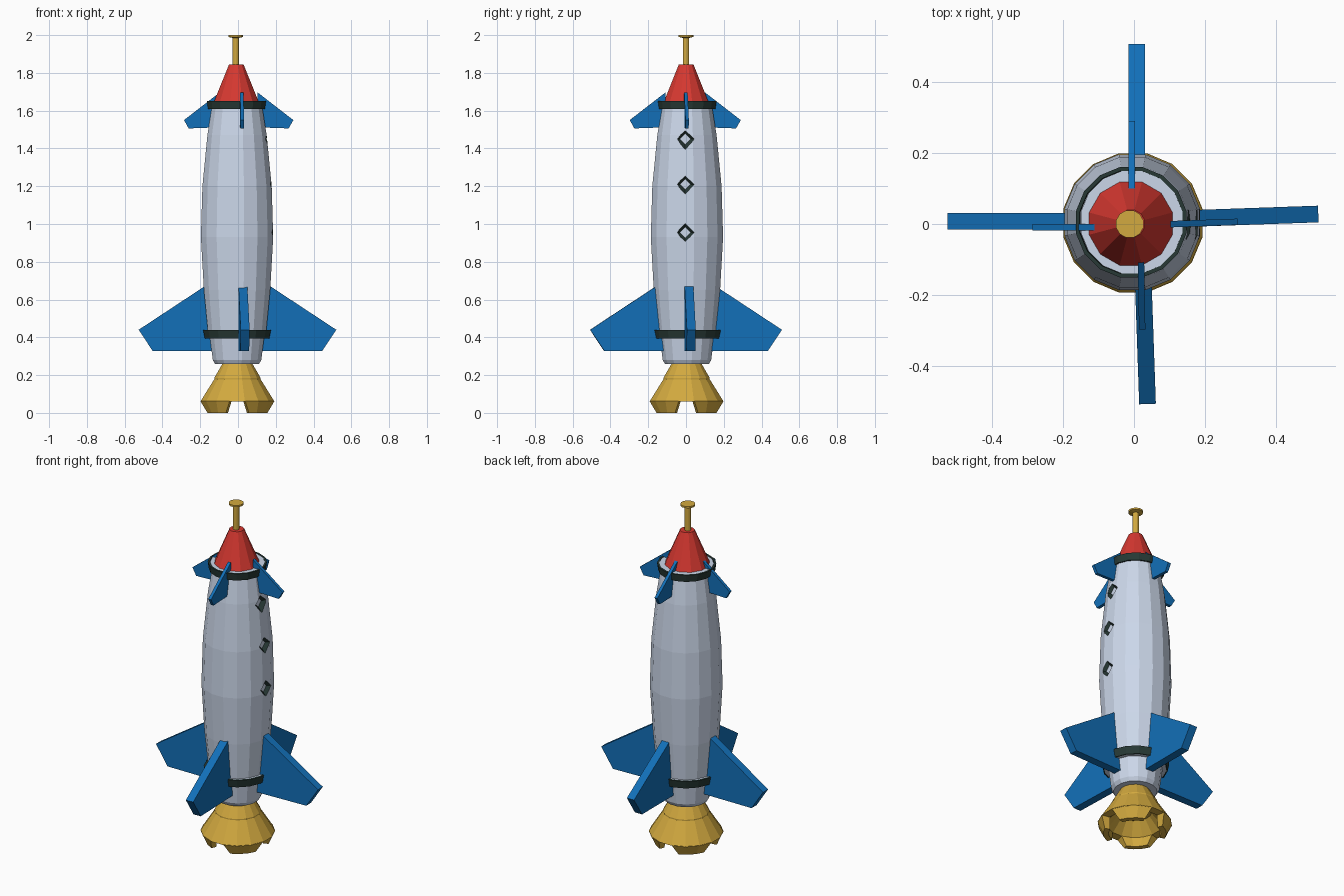
import bpy, bmesh
from math import radians, cos, sin, pi
from mathutils import Matrix

if "Cube" in bpy.data.objects:
    bpy.data.objects.remove(bpy.data.objects["Cube"])


def material(name, rgb):
    m = bpy.data.materials.new(name)
    m.diffuse_color = (*rgb, 1)
    m.use_nodes = True
    m.node_tree.nodes["Principled BSDF"].inputs["Base Color"].default_value = m.diffuse_color
    return m


HULL = material("hull_white", (0.60, 0.68, 0.82))
RED = material("red", (0.68, 0.04, 0.03))
GOLD = material("gold", (0.65, 0.40, 0.05))
BLUE = material("blue", (0.006, 0.16, 0.48))
DARK = material("dark_green", (0.02, 0.04, 0.035))


def finish(name, bm, *mats):
    bmesh.ops.remove_doubles(bm, verts=bm.verts, dist=1e-5)
    bmesh.ops.recalc_face_normals(bm, faces=bm.faces)
    me = bpy.data.meshes.new(name)
    bm.to_mesh(me)
    bm.free()
    for m in mats:
        me.materials.append(m)
    ob = bpy.data.objects.new(name, me)
    bpy.context.collection.objects.link(ob)
    return ob


def lathe(name, profile, sides, mat, cx=-0.005, cy=0.005, closed=False):
    """Revolve (radius, z) points; closed joins last point to the first."""
    bm = bmesh.new()
    rings = []
    for i in range(sides):
        a = 2 * pi * (i + 0.5) / sides
        rings.append([bm.verts.new((cx + r * cos(a), cy + r * sin(a), z)) for r, z in profile])
    n = len(profile)
    for i in range(sides):
        p, q = rings[i], rings[(i + 1) % sides]
        for j in range(n if closed else n - 1):
            k = (j + 1) % n
            bm.faces.new((p[j], q[j], q[k], p[k]))
    bmesh.ops.remove_doubles(bm, verts=bm.verts, dist=1e-5)
    bmesh.ops.dissolve_degenerate(bm, edges=bm.edges, dist=1e-5)
    return finish(name, bm, mat)


# Hull, with collars that carry the two dark bands
body = lathe("body", [(0, 0.258), (0.118, 0.258), (0.131, 0.28), (0.146, 0.397),
                      (0.172, 0.397), (0.172, 0.438), (0.158, 0.438), (0.179, 0.65),
                      (0.195, 0.93), (0.187, 1.2), (0.16, 1.47), (0.137, 1.612),
                      (0.148, 1.612), (0.148, 1.648), (0, 1.648)], 16, HULL)
lathe("lower_band", [(0.168, 0.395), (0.174, 0.395), (0.183, 0.44), (0.172, 0.44)],
      16, DARK, closed=True)
lathe("upper_band", [(0.146, 1.608), (0.153, 1.608), (0.159, 1.65), (0.148, 1.65)],
      16, DARK, cx=-0.008, closed=True)

# Nose and antenna
lathe("nose_cone", [(0, 1.64), (0.125, 1.64), (0.04, 1.845), (0, 1.845)], 12, RED,
      cx=-0.009, cy=0.001)
lathe("antenna", [(0, 1.84), (0.017, 1.84), (0.017, 1.985), (0.04, 1.99),
                  (0.04, 2.0), (0, 2.0)], 12, GOLD, cx=-0.012, cy=0)

# Round windows sunk into the right side: dark walls, pale glass
for z, r in ((0.955, 0.191), (1.21, 0.183), (1.45, 0.158)):
    bm = bmesh.new()
    loops = []
    for x, s in ((r + 0.02, 0.072), (r - 0.018, 0.028)):
        loops.append([bm.verts.new((x - 0.005, -0.004 + s * cos(k * pi / 2), z + s * sin(k * pi / 2)))
                      for k in range(4)])
    bm.faces.new(loops[0])
    bm.faces.new(loops[1]).material_index = 1
    for k in range(4):
        m = (k + 1) % 4
        bm.faces.new((loops[0][k], loops[0][m], loops[1][m], loops[1][k]))
    cutter = finish("window_cutter", bm, DARK, HULL)
    cutter.hide_render = True
    mod = body.modifiers.new("window", 'BOOLEAN')
    mod.operation, mod.object, mod.solver = 'DIFFERENCE', cutter, 'EXACT'
    mod.material_mode = 'TRANSFER'
    bpy.context.view_layer.objects.active = body
    bpy.ops.object.modifier_apply(modifier=mod.name)
    bpy.data.objects.remove(cutter)

# Engine bell with a hollow underside
lathe("engine_bell", [(0, 0.262), (0.08, 0.262), (0.125, 0.185), (0.125, 0.178), (0.2, 0.06),
                      (0.15, 0.06), (0.09, 0.13), (0, 0.13)], 16, GOLD, cx=-0.003, cy=0.003)

# Four petals under the bell rim
for i in range(4):
    bm = bmesh.new()
    secs = []
    for s in range(4):
        t = s / 3 - 0.5
        top, low = radians(45 + 66 * t + 90 * i), radians(45 + 48 * t + 90 * i)
        secs.append([bm.verts.new((-0.003 + r * cos(a), 0.003 + r * sin(a), z))
                     for r, z, a in ((0.2, 0.062, top), (0.17, 0, low),
                                     (0.14, 0, low), (0.15, 0.062, top))])
    for p, q in zip(secs, secs[1:]):
        for j in range(4):
            k = (j + 1) % 4
            bm.faces.new((p[j], q[j], q[k], p[k]))
    bm.faces.new(secs[0])
    bm.faces.new(secs[-1])
    finish(f"bell_petal_{i + 1}", bm, GOLD)


def fin(name, outline, thick, angle, x, y):
    """Flat plate from (radius, z) outline, turned about z and shifted."""
    bm = bmesh.new()
    a, b = ([bm.verts.new((r, s * thick / 2, z)) for r, z in outline] for s in (-1, 1))
    bm.faces.new(a)
    bm.faces.new(b)
    n = len(outline)
    for j in range(n):
        k = (j + 1) % n
        bm.faces.new((a[j], a[k], b[k], b[j]))
    bm.transform(Matrix.Translation((x, y, 0)) @ Matrix.Rotation(radians(angle), 4, 'Z'))
    finish(name, bm, BLUE)


# Tail fins and small nose fins: side, angle, and slight offsets
TAIL = [(0.11, 0.71), (0.52, 0.44), (0.445, 0.327), (0.11, 0.327)]
NOSE = [(0.10, 1.697), (0.29, 1.55), (0.265, 1.506), (0.10, 1.512)]
for side, angle, x, y in (("right", 2, 0.0, 0.01), ("back", 90, 0.008, -0.012),
                          ("left", 180, -0.006, 0.008), ("front", -88, 0.02, 0.012)):
    fin(f"tail_fin_{side}", TAIL, 0.047, angle, x, y)
for side, angle, x, y in (("right", 2, 0.003, -0.004), ("back", 90, -0.006, 0),
                          ("left", 180, 0.004, -0.009), ("front", -89, 0.018, -0.008)):
    fin(f"nose_fin_{side}", NOSE, 0.018, angle, x, y)
